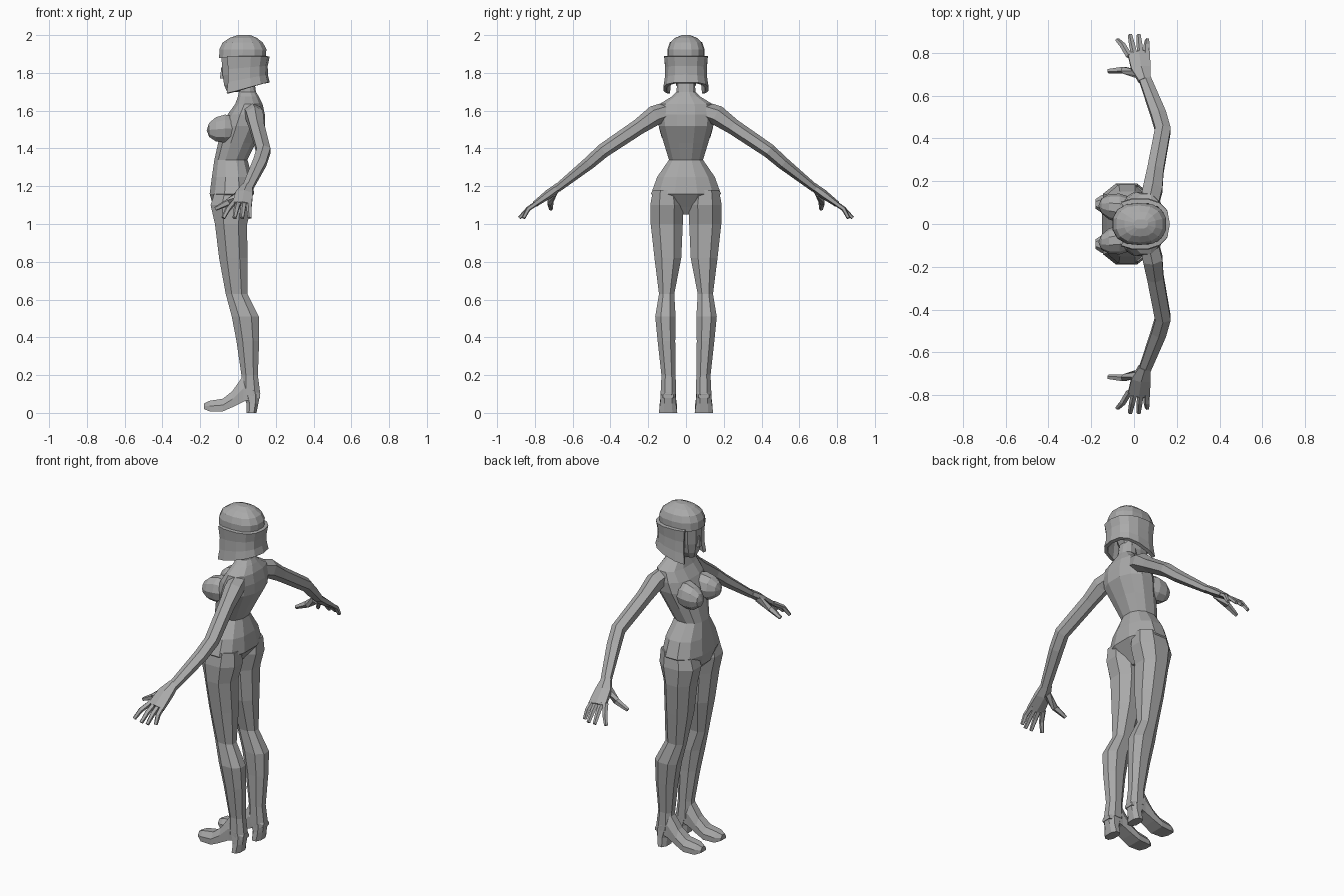
import bpy, bmesh, math
from mathutils import Vector

grey = bpy.data.materials.new("plain grey")
grey.diffuse_color = (0.40, 0.40, 0.40, 1)


def finish(name, bm, mirror=False):
    bmesh.ops.recalc_face_normals(bm, faces=bm.faces)
    me = bpy.data.meshes.new(name)
    bm.to_mesh(me)
    bm.free()
    me.materials.append(grey)
    ob = bpy.data.objects.new(name, me)
    bpy.context.collection.objects.link(ob)
    if mirror:
        m = ob.modifiers.new("mirror", 'MIRROR')
        m.use_axis = (False, True, False)
        m.use_mirror_merge = False
    return ob


def loft(name, rings, mirror=False, closed=True):
    """Skin a list of equal-length point rings; closed rings get end caps."""
    bm = bmesh.new()
    vs = [[bm.verts.new(p) for p in r] for r in rings]
    n = len(vs[0])
    for a, b in zip(vs, vs[1:]):
        for i in range(n if closed else n - 1):
            j = (i + 1) % n
            bm.faces.new((a[i], a[j], b[j], b[i]))
    if closed:
        bm.faces.new(vs[0])
        bm.faces.new(vs[-1])
    return finish(name, bm, mirror)


def spow(v, e):
    return math.copysign(abs(v) ** e, v)


def level(z, x0, x1, y0, y1, n=12, e=0.85, tilt=0.0):
    """Rounded horizontal section spanning x0..x1 and y0..y1."""
    pts = []
    for i in range(n):
        a = 2 * math.pi * (i + 0.5) / n
        k = math.cos(math.pi / n)
        c, s = spow(math.cos(a) / k, e), spow(math.sin(a) / k, e)
        c, s = max(-1, min(1, c)), max(-1, min(1, s))
        pts.append(((x0 + x1) / 2 + c * (x1 - x0) / 2,
                    (y0 + y1) / 2 + s * (y1 - y0) / 2, z + tilt * c))
    return pts


def tube(name, path, n=6):
    """Limb along a path of (x, y, z, half width, half thickness), mirrored."""
    rings = []
    P = [Vector(p[:3]) for p in path]
    for i, p in enumerate(path):
        d = (P[min(i + 1, len(P) - 1)] - P[max(i - 1, 0)]).normalized()
        ref = Vector((1, 0, 0)) if abs(d.x) < 0.8 else Vector((0, 1, 0))
        side = (ref - d * ref.dot(d)).normalized()
        up = d.cross(side)
        rings.append([P[i] + side * p[3] * math.cos(t) + up * p[4] * math.sin(t)
                      for t in (2 * math.pi * (k + 0.5) / n for k in range(n))])
    return loft(name, rings, True)


# Torso: crotch to neck, rows of (z, front, back, half width)
torso = [(1.05, -0.09, 0.0, 0.035), (1.09, -0.13, 0.03, 0.12),
         (1.16, -0.15, 0.085, 0.185), (1.25, -0.138, 0.075, 0.152),
         (1.34, -0.125, 0.05, 0.09), (1.43, -0.105, 0.095, 0.118),
         (1.52, -0.085, 0.142, 0.145), (1.58, -0.055, 0.142, 0.15),
         (1.635, -0.015, 0.13, 0.14), (1.675, 0.0, 0.11, 0.075),
         (1.70, 0.005, 0.095, 0.05), (1.80, 0.0, 0.08, 0.045)]
loft("torso", [level(z, f, b, -w, w) for z, f, b, w in torso])

# Bust
bm = bmesh.new()
bmesh.ops.create_uvsphere(bm, u_segments=10, v_segments=6, radius=1)
for v in bm.verts:
    x, y, z = v.co.z, v.co.y, v.co.x
    v.co = (-0.068 - x * 0.098, 0.074 - x * -0.012 + y * 0.068,
            1.505 + z * 0.078 - max(x, 0) * 0.008)
finish("bust", bm, True)

# Legs: rows of (z, front, back, inner, outer)
leg = [(1.18, -0.12, 0.07, 0.03, 0.175), (1.10, -0.145, 0.075, 0.014, 0.189),
       (1.00, -0.122, 0.048, 0.017, 0.187), (0.82, -0.10, 0.05, 0.025, 0.167),
       (0.63, -0.065, 0.05, 0.062, 0.143), (0.51, -0.033, 0.11, 0.055, 0.163),
       (0.38, -0.008, 0.112, 0.057, 0.150), (0.20, 0.018, 0.105, 0.055, 0.130),
       (0.10, 0.015, 0.118, 0.052, 0.134)]
loft("leg", [level(*r, n=8, e=0.9) for r in leg], True)

# Shoes: rows of (x, bottom, top, half width), then the tapering heel
shoe = [(-0.18, 0.02, 0.05, 0.022), (-0.15, 0.008, 0.064, 0.042),
        (-0.08, 0.008, 0.075, 0.046), (-0.03, 0.03, 0.115, 0.042),
        (0.03, 0.06, 0.20, 0.038), (0.08, 0.075, 0.16, 0.040),
        (0.117, 0.08, 0.11, 0.028)]
loft("shoe", [[(x, 0.094 + w * s, z) for s, z in
               ((-1, a), (1, a), (1, a + (b - a) * 0.5), (0.5, b),
                (-0.5, b), (-1, a + (b - a) * 0.5))]
              for x, a, b, w in shoe], True)
loft("heel", [level(0.10, 0.025, 0.118, 0.055, 0.133, 8),
              level(0.05, 0.045, 0.108, 0.053, 0.137, 8),
              level(0.0, 0.045, 0.098, 0.046, 0.144, 8)], True)

# Arms, palms, fingers and thumbs
tube("arm", [(0.07, 0.09, 1.60, 0.05, 0.05), (0.088, 0.165, 1.575, 0.052, 0.053),
             (0.10, 0.25, 1.515, 0.044, 0.042), (0.135, 0.44, 1.387, 0.042, 0.038),
             (0.115, 0.51, 1.325, 0.041, 0.034), (0.05, 0.68, 1.19, 0.032, 0.022)])
tube("palm", [(0.05, 0.67, 1.20, 0.032, 0.022), (0.033, 0.725, 1.16, 0.052, 0.024),
              (0.022, 0.80, 1.105, 0.06, 0.016)])
for i, (x0, x1, y1) in enumerate([(-0.022, -0.078, 0.86), (0.004, -0.018, 0.882),
                                  (0.033, 0.022, 0.882), (0.057, 0.062, 0.86)]):
    tube("finger_%d" % (i + 1),
         [(x0, 0.785, 1.115, 0.016, 0.014),
          (x0 * 0.45 + x1 * 0.55, 0.835, 1.08, 0.015, 0.013),
          (x1, y1, 1.032, 0.011, 0.01)], 5)
tube("thumb", [(0.02, 0.70, 1.165, 0.024, 0.02), (-0.05, 0.72, 1.115, 0.018, 0.02),
               (-0.12, 0.715, 1.08, 0.011, 0.011)], 5)

# Head with a small nose
head = [(1.70, -0.058, 0.02, 0.028), (1.735, -0.073, 0.07, 0.052),
        (1.79, -0.082, 0.10, 0.066), (1.89, -0.088, 0.12, 0.075)]
loft("head", [level(z, f, b, -w, w, 10) for z, f, b, w in head])
loft("nose", [level(1.77, -0.096, -0.06, -0.014, 0.014, 4),
              level(1.83, -0.088, -0.06, -0.006, 0.006, 4)])

# Hair: crown, then a hanging curtain open at the face
crown = [(1.88, -0.10, 0.148, 0.098), (1.925, -0.098, 0.15, 0.098),
         (1.96, -0.082, 0.132, 0.086), (1.985, -0.045, 0.10, 0.058),
         (2.0, 0.0, 0.065, 0.022)]
loft("hair_crown", [level(z, f, b, -w, w, 14) for z, f, b, w in crown])


def curtain_row(t):
    """Arc around the sides and back; t runs from crown 0 to hem 1."""
    row = []
    for i in range(11):
        a = math.radians(-128 + 25.6 * i)
        c, s = spow(math.cos(a), 0.8), spow(math.sin(a), 0.75)
        x = 0.028 + c * (0.12 - 0.012 * math.sin(t * math.pi))
        y = s * (0.098 - 0.008 * math.sin(t * math.pi) + 0.004 * t)
        hem = 1.69 + 0.055 * min(1, max(0, (x + 0.045) / 0.185))
        row.append((x, y, 1.89 + (hem - 1.89) * t))
    return row


hair = loft("hair_curtain", [curtain_row(t) for t in (0, 0.35, 0.7, 1)], closed=False)
sol = hair.modifiers.new("thickness", 'SOLIDIFY')
sol.thickness = 0.02
sol.offset = -1
